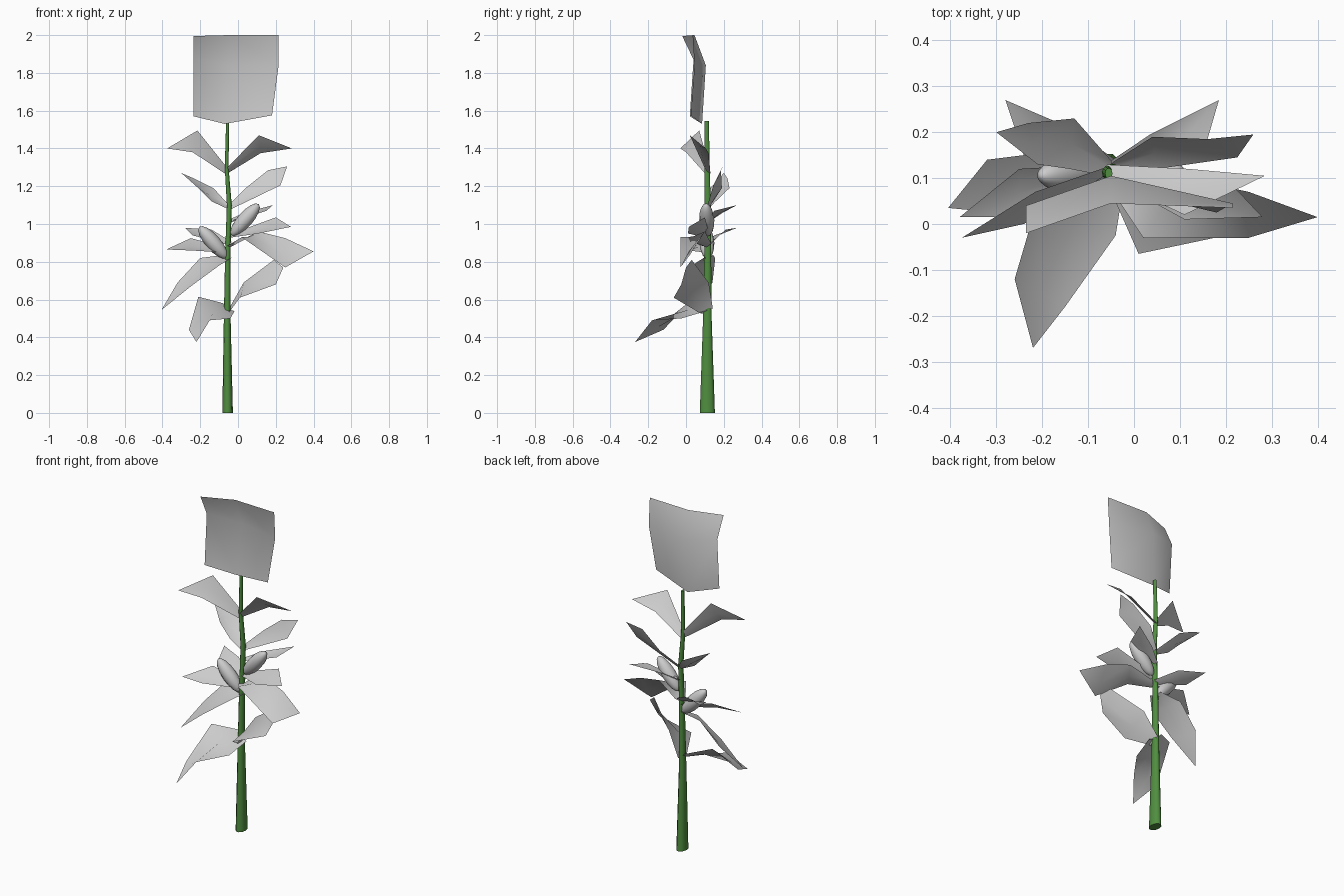
import bpy, bmesh
from math import cos, sin, tau, radians
from mathutils import Vector

if "Cube" in bpy.data.objects:
    bpy.data.objects.remove(bpy.data.objects["Cube"])


def finish(name, verts, faces, mat=None):
    me = bpy.data.meshes.new(name)
    me.from_pydata([tuple(v) for v in verts], [], faces)
    bm = bmesh.new()
    bm.from_mesh(me)
    bmesh.ops.recalc_face_normals(bm, faces=bm.faces)
    bm.to_mesh(me)
    bm.free()
    me.polygons.foreach_set("use_smooth", [True] * len(me.polygons))
    ob = bpy.data.objects.new(name, me)
    bpy.context.collection.objects.link(ob)
    if mat:
        me.materials.append(mat)
    return ob


def leaf(name, base, pairs, tip, sag=0.012, foot=0.02):
    """Folded blade: narrow foot, left/right edge pairs with a sagging rib, tip point."""
    base = Vector(base)
    across = (Vector(pairs[0][0]) - Vector(pairs[0][1])).normalized() * foot
    verts, faces = [], []
    for l, r in [(base + across, base - across)] + pairs:
        l, r = Vector(l), Vector(r)
        verts += [l, (l + r) / 2 - Vector((0, 0, sag)), r]
    verts.append(Vector(tip))
    n = len(verts) - 1
    for i in range(0, n - 3, 3):
        faces += [(i, i + 3, i + 4, i + 1), (i + 1, i + 4, i + 5, i + 2)]
    faces += [(n - 3, n, n - 2), (n - 2, n, n - 1)]
    finish(name, verts, faces)


# Stem: tapered, slightly wavy tube (x, y, z, radius x, radius y)
green = bpy.data.materials.new("stem_green")
green.diffuse_color = (0.08, 0.27, 0.05, 1)
green.use_nodes = True
green.node_tree.nodes["Principled BSDF"].inputs["Base Color"].default_value = green.diffuse_color
path = [(-.055, .113, 0, .028, .042), (-.057, .113, .5, .018, .024),
        (-.054, .115, .85, .014, .019), (-.046, .115, 1.1, .013, .017),
        (-.06, .112, 1.3, .01, .014), (-.055, .11, 1.545, .008, .012)]
N = 10
verts = [(x + rx * cos(tau * k / N), y + ry * sin(tau * k / N), z)
         for x, y, z, rx, ry in path for k in range(N)]
faces = [(i * N + k, i * N + (k + 1) % N, (i + 1) * N + (k + 1) % N, (i + 1) * N + k)
         for i in range(len(path) - 1) for k in range(N)]
faces += [tuple(range(N)), tuple(range(len(verts) - N, len(verts)))]
stem = finish("stem", verts, faces, green)
bpy.context.view_layer.objects.active = stem
stem.select_set(True)
bpy.ops.object.shade_smooth_by_angle(angle=radians(70))

# Tassel: bent 3 x 3 card above the stem
rows = [[(-.235, -.02, 1.995), (-.05, .045, 2), (.215, .035, 2)],
        [(-.235, .04, 1.87), (-.05, .105, 1.84), (.215, .045, 1.84)],
        [(-.235, .02, 1.57), (-.07, .085, 1.53), (.18, .025, 1.575)]]
finish("tassel_card", sum(rows, []),
       [(i, i + 1, i + 4, i + 3) for i in (0, 1, 3, 4)])

# Leaves, from the lowest up
leaf("low_front_leaf", (-.05, .12, .56),
     [((-.21, .05, .615), (-.04, -.025, .5)), ((-.26, -.12, .44), (-.15, -.18, .49))],
     (-.22, -.27, .375), foot=.04)
leaf("low_right_leaf", (-.05, .11, .54),
     [((.03, .12, .69), (.01, -.065, .61)), ((.19, .03, .81), (.2, -.025, .68))],
     (.24, 0, .77), foot=.035)
leaf("low_left_leaf", (-.05, .12, .83),
     [((-.2, .155, .82), (-.1, .03, .78)), ((-.32, .14, .69), (-.25, .02, .67))],
     (-.405, .035, .545), foot=.03)
leaf("middle_right_leaf", (-.04, .11, .89),
     [((.11, .1, .96), (.02, -.03, .93)), ((.25, .07, .925), (.25, -.03, .77))],
     (.4, .015, .855), foot=.03)
leaf("middle_left_leaf", (-.05, .115, .86),
     [((-.25, .12, .925), (-.25, .015, .86))], (-.38, .015, .865))
leaf("back_left_leaf", (-.05, .125, .9),
     [((-.14, .21, .97), (-.24, .15, .94))], (-.28, .27, .98))
leaf("small_right_leaf", (-.04, .11, .94),
     [((.2, .1, 1.035), (.11, .01, .95))], (.28, .015, .985))
leaf("back_right_leaf", (-.04, .125, 1.02),
     [((.035, .195, 1.06), (.15, .15, 1.07))], (.185, .27, 1.1))
leaf("upper_left_leaf", (-.05, .12, 1.09),
     [((-.13, .23, 1.19), (-.14, .12, 1.12)), ((-.23, .22, 1.24), (-.21, .13, 1.19))],
     (-.3, .2, 1.27))
leaf("upper_right_leaf", (-.045, .12, 1.09),
     [((.04, .19, 1.19), (.05, .12, 1.12)), ((.16, .185, 1.285), (.225, .145, 1.205))],
     (.26, .195, 1.305))
leaf("top_left_leaf", (-.06, .115, 1.28),
     [((-.215, .07, 1.495), (-.24, 0, 1.38))], (-.375, -.03, 1.4))
leaf("top_right_leaf", (-.06, .115, 1.28),
     [((.11, .02, 1.47), (.12, .12, 1.375))], (.285, .105, 1.4))

# Cobs: slanted ellipsoids either side of the stem
for name, a, b in [("left_cob", (-.06, .115, .82), (-.205, .105, .985)),
                   ("right_cob", (-.035, .115, .94), (.11, .105, 1.105))]:
    a, b = Vector(a), Vector(b)
    bpy.ops.mesh.primitive_uv_sphere_add(segments=12, ring_count=8, location=(a + b) / 2)
    cob = bpy.context.object
    cob.name = name
    cob.scale = (.04, .04, (b - a).length / 2)
    cob.rotation_euler = (b - a).to_track_quat('Z', 'Y').to_euler()
    bpy.ops.object.shade_smooth()
